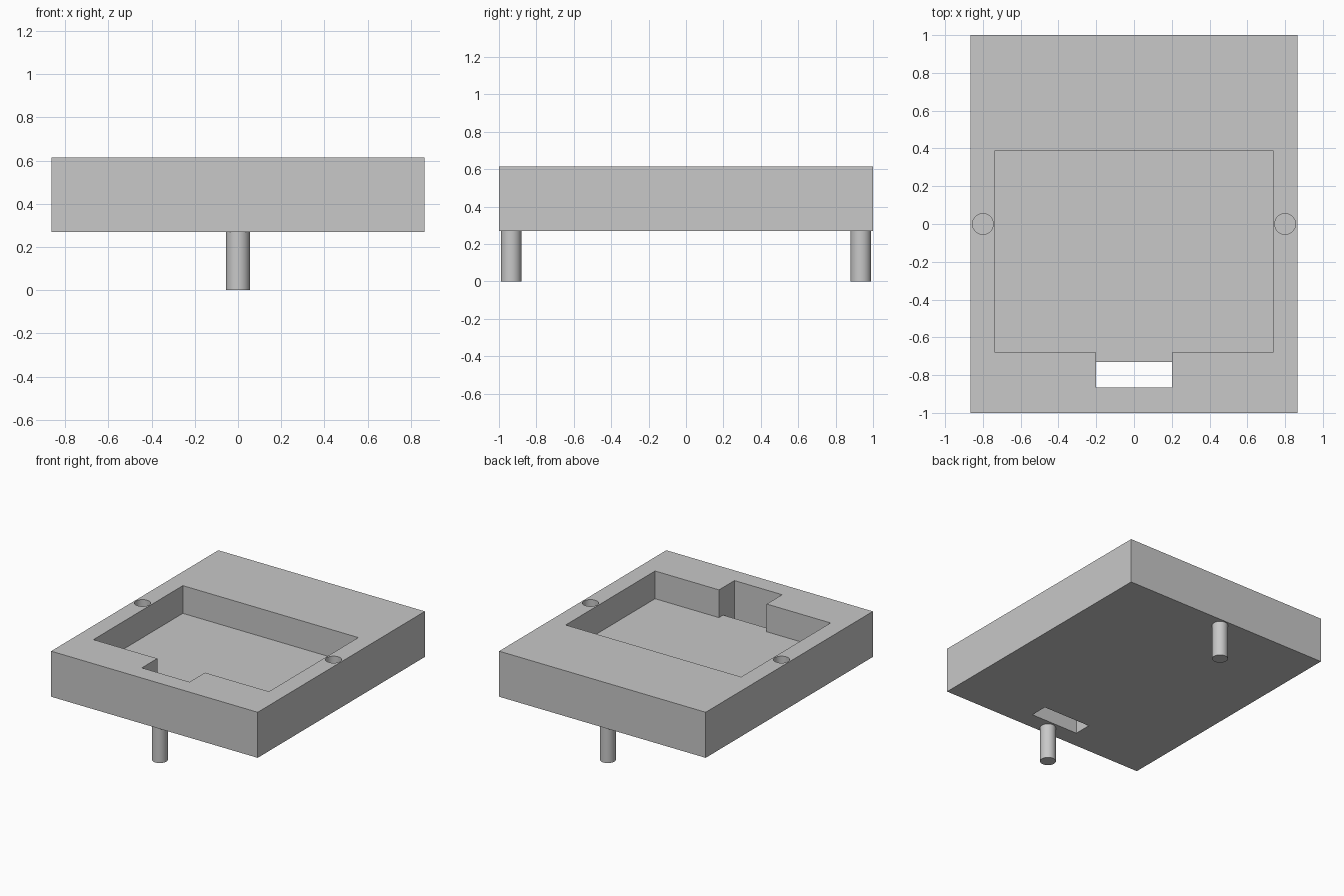
import bpy
import bmesh
import math

cube = bpy.data.objects.get("Cube")
if cube:
    bpy.data.objects.remove(cube, do_unlink=True)

GREY = (0.58, 0.58, 0.58, 1)
mat = bpy.data.materials.new("light grey")
mat.use_nodes = True
mat.diffuse_color = GREY
mat.node_tree.nodes["Principled BSDF"].inputs["Base Color"].default_value = GREY

BOTTOM, FLOOR, TOP = 0.27, 0.405, 0.615
PEG_R = 0.055


def finish(name, bm):
    mesh = bpy.data.meshes.new(name)
    bm.to_mesh(mesh)
    bm.free()
    mesh.materials.append(mat)
    obj = bpy.data.objects.new(name, mesh)
    bpy.context.collection.objects.link(obj)
    return obj


def box(name, x, y0, y1, z0, z1):
    """Box symmetric about x = 0."""
    bm = bmesh.new()
    bmesh.ops.create_cube(bm, size=1)
    for v in bm.verts:
        v.co.x *= 2 * x
        v.co.y = y1 if v.co.y > 0 else y0
        v.co.z = z1 if v.co.z > 0 else z0
    return finish(name, bm)


def cylinder(name, x, y, z0, z1):
    bm = bmesh.new()
    bmesh.ops.create_cone(bm, cap_ends=True, segments=48, radius1=PEG_R,
                          radius2=PEG_R, depth=z1 - z0)
    bmesh.ops.translate(bm, verts=bm.verts, vec=(x, y, (z0 + z1) / 2))
    return finish(name, bm)


def smooth(obj):
    bpy.ops.object.select_all(action="DESELECT")
    obj.select_set(True)
    bpy.context.view_layer.objects.active = obj
    bpy.ops.object.shade_smooth_by_angle(angle=math.radians(30))


# Tray block
tray = box("tray", 0.865, -1, 1, BOTTOM, TOP)

# Pocket, front notch, through slot and blind peg sockets
cutters = [
    box("pocket_cutter", 0.735, -0.68, 0.39, FLOOR, TOP + 0.1),
    box("notch_cutter", 0.2, -0.865, -0.6, FLOOR, TOP + 0.1),
    box("slot_cutter", 0.2, -0.865, -0.73, BOTTOM - 0.1, TOP + 0.1),
    cylinder("left_socket_cutter", 0.8, 0, TOP - 0.27, TOP + 0.1),
    cylinder("right_socket_cutter", -0.8, 0, TOP - 0.27, TOP + 0.1),
]
for cutter in cutters:
    mod = tray.modifiers.new(cutter.name, "BOOLEAN")
    mod.operation = "DIFFERENCE"
    mod.solver = "EXACT"
    mod.object = cutter
    bpy.context.view_layer.objects.active = tray
    bpy.ops.object.modifier_apply(modifier=mod.name)
    bpy.data.objects.remove(cutter, do_unlink=True)
smooth(tray)

# Pegs under the front and back edges
for name, y in (("front_peg", -0.935), ("back_peg", 0.935)):
    smooth(cylinder(name, 0, y, 0, BOTTOM))
